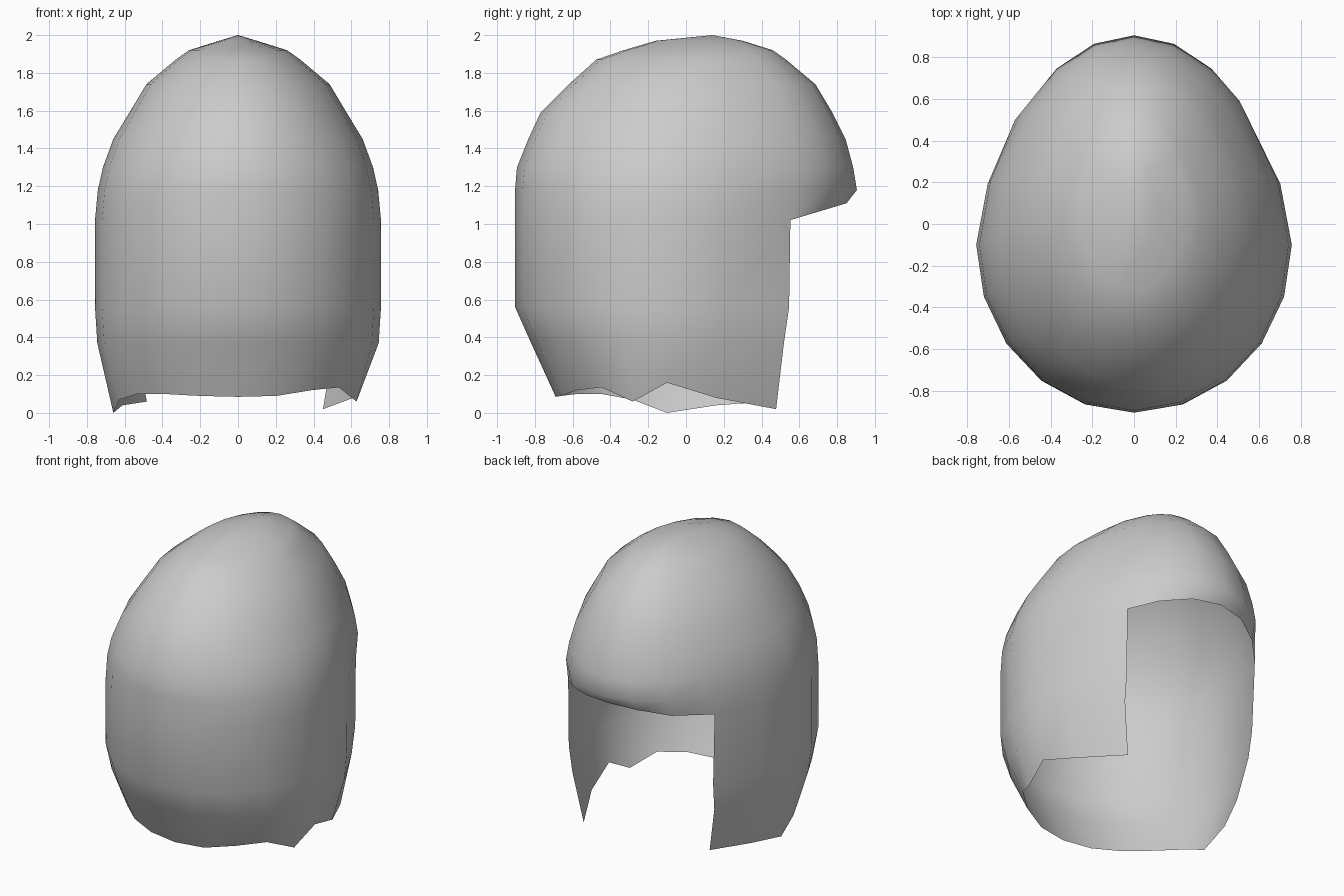
import bpy, bmesh
from math import sin, cos, radians

default = bpy.data.objects.get("Cube")
if default:
    bpy.data.objects.remove(default, do_unlink=True)

# Plain grey shell
grey = bpy.data.materials.new("plain grey")
grey.use_nodes = True
colour = (0.6, 0.6, 0.6, 1)
grey.diffuse_color = colour
grey.node_tree.nodes["Principled BSDF"].inputs["Base Color"].default_value = colour


def half_angles(cheek):
    """Column angles from the closed front, past the cheek edge, to the back."""
    return [-90, -72, -54, -36, -18, 0, 22, cheek, 60, 75, 90]


# The cheeks are slightly uneven
angles = half_angles(47) + [180 - a for a in half_angles(43)[-2:0:-1]]
count = len(angles)
edge_l, edge_r = 7, 13          # columns bordering the opening

# Rings: height, half width, front y, back y, y of widest point
rings = [
    (0.08, 0.66, -0.69, 0.74, -0.10),
    (0.37, 0.745, -0.82, 0.80, -0.10),
    (0.56, 0.757, -0.905, 0.84, -0.10),
    (1.02, 0.757, -0.905, 0.85, -0.10),
    (1.18, 0.742, -0.905, 0.905, -0.10),
    (1.30, 0.715, -0.895, 0.885, -0.08),
    (1.45, 0.66, -0.835, 0.845, -0.05),
    (1.59, 0.575, -0.77, 0.775, -0.02),
    (1.74, 0.485, -0.62, 0.685, 0.00),
    (1.87, 0.33, -0.475, 0.53, 0.04),
    (1.92, 0.26, -0.33, 0.46, 0.08),
    (1.97, 0.10, -0.16, 0.30, 0.12),
]
BROW = 3

# Uneven lower rim heights, by column
rim = [0.085, 0.09, 0.12, 0.135, 0.06, 0.16, 0.08, 0.02] + [0.05] * 5 + \
      [0.06, 0.04, 0.0, 0.07, 0.10, 0.10, 0.09]

bm = bmesh.new()
grid = []
for r, (z, width, front, back, mid) in enumerate(rings):
    row = []
    for i, a in enumerate(angles):
        s, c = sin(radians(a)), cos(radians(a))
        # the back half narrows like an egg
        y = mid + (s ** 1.2 * (back - mid) if s > 0 else s * (mid - front))
        x, h = width * c, z
        if r == 0:
            h = rim[i]
        if r == BROW:
            h += 0.3 * max(0, y - 0.55)     # brow rises toward its tip
            if i == edge_r:                 # flared, raised temple corner
                x *= 1.03
                h += 0.03
        row.append(bm.verts.new((x, y, h)))
    grid.append(row)

# Shell walls, leaving the opening below the brow
for r in range(len(rings) - 1):
    for i in range(count):
        if r < BROW and edge_l <= i < edge_r:
            continue
        j = (i + 1) % count
        bm.faces.new((grid[r][i], grid[r][j], grid[r + 1][j], grid[r + 1][i]))

# Crown
apex = bm.verts.new((0, 0.14, 2.0))
for i in range(count):
    bm.faces.new((grid[-1][i], grid[-1][(i + 1) % count], apex))

for v in [v for v in bm.verts if not v.link_faces]:
    bm.verts.remove(v)
bmesh.ops.recalc_face_normals(bm, faces=bm.faces)
for f in bm.faces:
    f.smooth = True

mesh = bpy.data.meshes.new("helmet_shell")
bm.to_mesh(mesh)
bm.free()
mesh.materials.append(grey)
shell = bpy.data.objects.new("helmet_shell", mesh)
bpy.context.collection.objects.link(shell)
